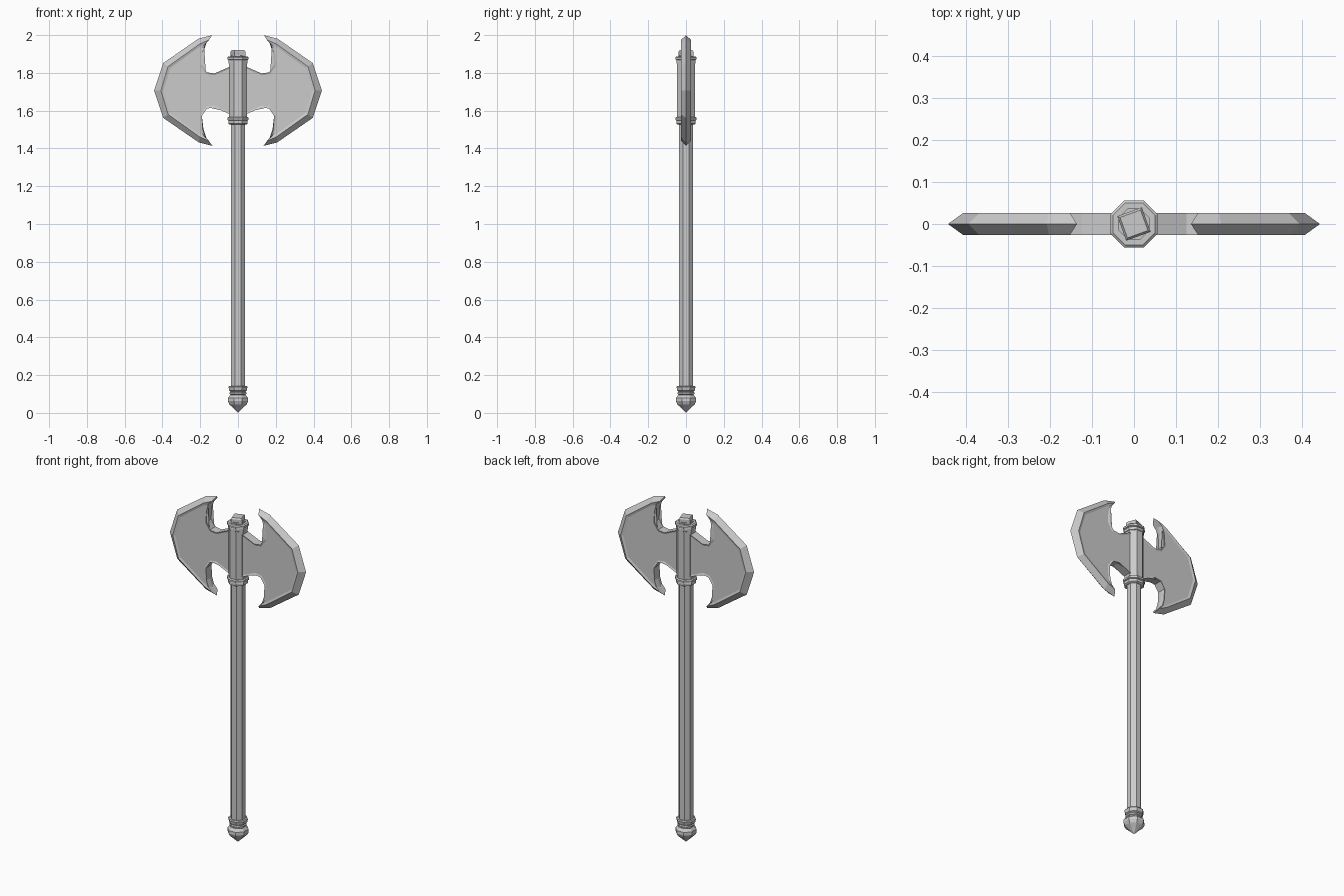
import bpy, bmesh, math

if "Cube" in bpy.data.objects:
    bpy.data.objects.remove(bpy.data.objects["Cube"])

CZ = 1.707  # height of the blade's line of symmetry


def make_object(name, bm):
    bmesh.ops.recalc_face_normals(bm, faces=bm.faces)
    me = bpy.data.meshes.new(name)
    bm.to_mesh(me)
    bm.free()
    ob = bpy.data.objects.new(name, me)
    bpy.context.collection.objects.link(ob)
    return ob


def lathe(name, profile, sides=8, turn=math.pi / 8):
    """Faceted turned part; profile is (flat-to-flat half width, z)."""
    bm = bmesh.new()
    k = 1 / math.cos(math.pi / sides)
    rings = []
    for r, z in profile:
        rings.append([bm.verts.new((r * k * math.cos(turn + i * math.tau / sides),
                                    r * k * math.sin(turn + i * math.tau / sides), z))
                      for i in range(sides)])
    for a, b in zip(rings, rings[1:]):
        for i in range(sides):
            j = (i + 1) % sides
            bm.faces.new((a[i], a[j], b[j], b[i]))
    bm.faces.new(rings[0])
    bm.faces.new(rings[-1])
    bmesh.ops.remove_doubles(bm, verts=bm.verts, dist=0.0005)
    return make_object(name, bm)


def collar(name, z):
    # double-banded ring
    return lathe(name, [(.045, z - .022), (.051, z - .018), (.051, z - .004), (.049, z - .001),
                        (.056, z + .002), (.056, z + .013), (.050, z + .018), (.042, z + .018)])


# Shaft and its chipped square end
lathe("shaft", [(.037, .08), (.037, 1.895)])
lathe("shaft_end", [(.031, 1.88), (.031, 1.912), (.026, 1.92)], 4, math.radians(65))

# Head socket with collars
lathe("socket", [(.048, 1.54), (.048, 1.86)])
collar("upper_collar", 1.869)
collar("lower_collar", 1.549)

# Pommel
lathe("pommel_ring", [(.038, .112), (.046, .118), (.050, .138), (.046, .143), (.036, .143)])
lathe("pommel", [(.038, .115), (.044, .108), (.044, .100), (.040, .096), (.053, .080),
                 (.054, .062), (.046, .045), (.028, .028), (.0001, 0)])

# Blade upper half: (edge x, z), (bevel x, z), (recessed panel x, z), z above CZ
upper = [
    ((.045, .125), (.045, .125), (.045, .115)),
    ((.125, .090), (.125, .090), (.127, .080)),
    ((.165, .096), (.165, .096), (.170, .087)),
    ((.191, .135), (.191, .135), (.201, .133)),
    ((.183, .205), (.187, .205), (.197, .199)),
    ((.168, .250), (.175, .243), (.189, .225)),
    ((.136, .293), (.153, .268), (.180, .243)),
    ((.208, .275), (.203, .246), (.206, .229)),
    ((.396, .145), (.370, .127), (.358, .119)),
]
mid = ((.444, 0), (.408, 0), (.394, 0))
lower = [tuple((x, -z) for x, z in row) for row in reversed(upper)]
outline = upper + [mid] + lower


def blade(name, side):
    bm = bmesh.new()
    n = len(outline)

    def loop(idx, y):
        return [bm.verts.new((side * row[idx][0], y, CZ + row[idx][1])) for row in outline]

    edge = loop(0, 0)
    for s in (-1, 1):
        bevel, panel = loop(1, s * .026), loop(2, s * .022)
        for i in range(n):
            j = (i + 1) % n
            bm.faces.new((edge[i], edge[j], bevel[j], bevel[i]))
            bm.faces.new((bevel[i], bevel[j], panel[j], panel[i]))
        # panel strips pair each upper point with its mirror below
        h = len(upper)
        face = bm.faces.new(panel)
        bmesh.ops.triangulate(bm, faces=[face])
    return make_object(name, bm)


blade("right_blade", 1)
blade("left_blade", -1)
